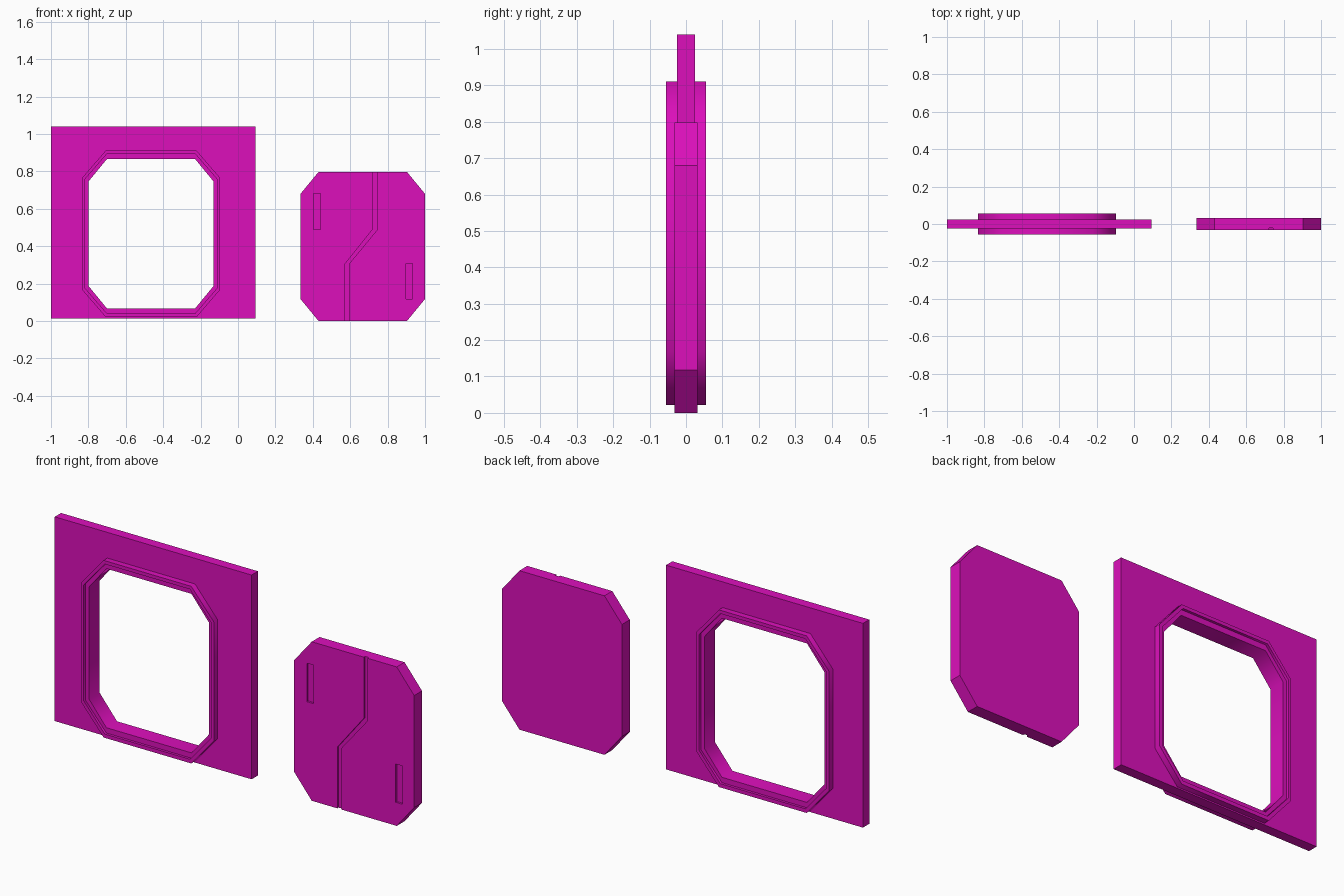
import bpy, bmesh, math

if "Cube" in bpy.data.objects:
    bpy.data.objects.remove(bpy.data.objects["Cube"])

mat = bpy.data.materials.new("magenta")
mat.diffuse_color = (0.72, 0.005, 0.50, 1)
mat.use_nodes = True
mat.node_tree.nodes["Principled BSDF"].inputs["Base Color"].default_value = mat.diffuse_color


def octagon(x0, x1, z0, z1, cx, cz):
    """Rectangle with cut corners, as (x, z) points."""
    return [(x0 + cx, z0), (x1 - cx, z0), (x1, z0 + cz), (x1, z1 - cz),
            (x1 - cx, z1), (x0 + cx, z1), (x0, z1 - cz), (x0, z0 + cz)]


def rect(x0, x1, z0, z1):
    return [(x0, z0), (x1, z0), (x1, z1), (x0, z1)]


def make_object(name, bm):
    bmesh.ops.recalc_face_normals(bm, faces=bm.faces[:])
    mesh = bpy.data.meshes.new(name)
    bm.to_mesh(mesh)
    bm.free()
    mesh.materials.append(mat)
    obj = bpy.data.objects.new(name, mesh)
    bpy.context.collection.objects.link(obj)
    return obj


def prism(name, outline, y0, y1):
    """Extrude an (x, z) outline from y0 to y1."""
    bm = bmesh.new()
    face = bm.faces.new([bm.verts.new((x, y0, z)) for x, z in outline])
    ext = bmesh.ops.extrude_face_region(bm, geom=[face])["geom"]
    verts = [v for v in ext if isinstance(v, bmesh.types.BMVert)]
    bmesh.ops.translate(bm, verts=verts, vec=(0, y1 - y0, 0))
    return make_object(name, bm)


def loft_ring(name, sections):
    """Join (outline, y) loops into a closed ring."""
    bm = bmesh.new()
    loops = [[bm.verts.new((x, y, z)) for x, z in o] for o, y in sections]
    for a, b in zip(loops, loops[1:] + loops[:1]):
        for i in range(len(a)):
            j = (i + 1) % len(a)
            bm.faces.new((a[i], a[j], b[j], b[i]))
    return make_object(name, bm)


def carve(obj, outline, y0, y1):
    """Cut a prism out of obj and discard the cutter."""
    cutter = prism("cutter", outline, y0, y1)
    cutter.hide_render = True
    mod = obj.modifiers.new("cut", "BOOLEAN")
    mod.operation, mod.solver, mod.object = "DIFFERENCE", "EXACT", cutter
    bpy.context.view_layer.objects.active = obj
    bpy.ops.object.modifier_apply(modifier=mod.name)
    bpy.data.objects.remove(cutter)


# Doorway outlines: outer rim, step, and clear opening
outer = octagon(-0.833, -0.096, 0.022, 0.911, 0.125, 0.145)
step = octagon(-0.818, -0.112, 0.041, 0.894, 0.117, 0.135)
inner = octagon(-0.798, -0.132, 0.068, 0.866, 0.097, 0.118)

# Wall panel with its opening
wall = prism("wall_panel", rect(-1.0, 0.093, 0.015, 1.04), -0.025, 0.025)
carve(wall, step, -0.1, 0.1)

# Stepped door frame, standing proud on both faces
frame = loft_ring("door_frame", [
    (outer, -0.055), (outer, 0.055), (step, 0.055), (step, 0.042),
    (inner, 0.042), (inner, -0.042), (step, -0.042), (step, -0.055)])
bpy.ops.object.select_all(action="DESELECT")
frame.select_set(True)
bpy.context.view_layer.objects.active = frame
bpy.ops.object.shade_smooth_by_angle(angle=math.radians(60))

# Door slab beside the wall
door = prism("door", octagon(0.334, 1.0, 0, 0.798, 0.097, 0.118), -0.031, 0.031)

# Zigzag seam and two handle recesses in the door front
left = [(0.573, -0.1), (0.573, 0.307), (0.721, 0.492), (0.721, 0.9)]
right = [(0.742, 0.9), (0.742, 0.485), (0.595, 0.307), (0.595, -0.1)]
carve(door, left + right, -0.1, -0.021)
for slot in (rect(0.404, 0.442, 0.49, 0.683), rect(0.897, 0.934, 0.117, 0.309)):
    carve(door, slot, -0.1, -0.021)
